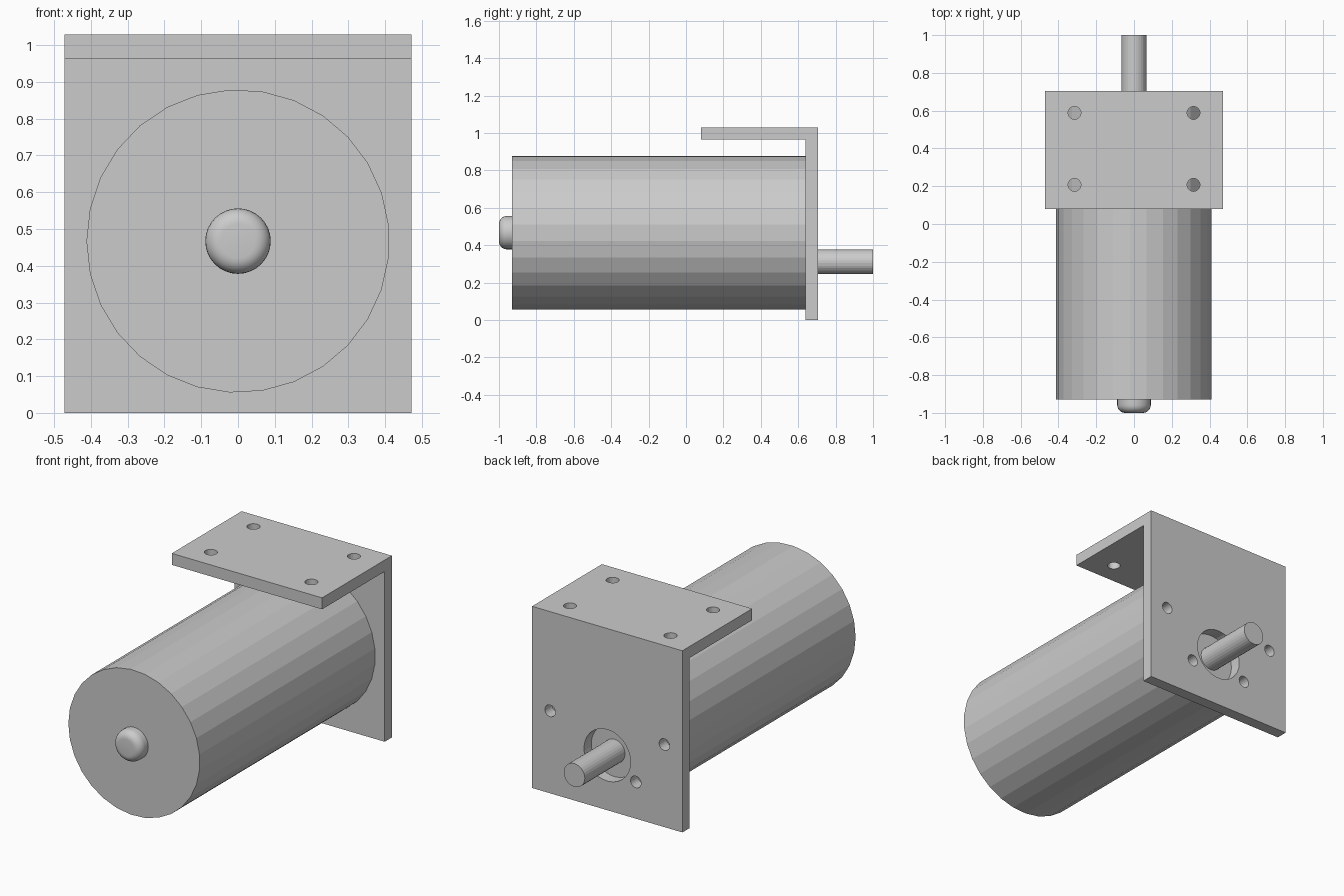
import bpy, bmesh, math
from mathutils import Matrix, Vector

if "Cube" in bpy.data.objects:
    bpy.data.objects.remove(bpy.data.objects["Cube"])

grey = bpy.data.materials.new("plain grey metal")
grey.diffuse_color = (0.6, 0.6, 0.6, 1)
grey.use_nodes = True
grey.node_tree.nodes["Principled BSDF"].inputs["Base Color"].default_value = grey.diffuse_color


def add_object(name, bm):
    bmesh.ops.recalc_face_normals(bm, faces=bm.faces)
    mesh = bpy.data.meshes.new(name)
    bm.to_mesh(mesh)
    bm.free()
    mesh.materials.append(grey)
    obj = bpy.data.objects.new(name, mesh)
    bpy.context.collection.objects.link(obj)
    return obj


def lathe(bm, profile, centre, sides=29, upright=False):
    """Solid of revolution: profile of (distance along axis, radius), axis y or z."""
    rings = []
    for d, r in profile:
        ring = []
        for i in range(sides):
            a = math.pi + math.tau * i / sides
            u, v = r * math.cos(a), r * math.sin(a)
            offset = Vector((u, v, d)) if upright else Vector((u, d, v))
            ring.append(bm.verts.new(Vector(centre) + offset))
        rings.append(ring)
    for lo, hi in zip(rings, rings[1:]):
        for i in range(sides):
            j = (i + 1) % sides
            bm.faces.new((lo[i], lo[j], hi[j], hi[i]))
    bm.faces.new(rings[0])
    bm.faces.new(rings[-1])


FRONT, PLATE, BACK = -0.93, 0.64, 0.705   # y of body front, body end, bracket back
AXIS, SHAFT_Z = 0.467, 0.311              # heights of body and offset shaft

# Faceted motor body
bm = bmesh.new()
lathe(bm, [(FRONT, 0.412), (PLATE, 0.412)], (0, 0, AXIS))
add_object("motor_body", bm)

# Output shaft
bm = bmesh.new()
lathe(bm, [(PLATE, 0.066), (1.0, 0.066)], (0, 0, SHAFT_Z))
add_object("output_shaft", bm)

# Rounded bearing cap on the front
R, FILLET = 0.089, 0.042
profile = [(FRONT, R)]
for k in range(7):
    a = math.pi / 2 * k / 6
    profile.append((-1 + FILLET - FILLET * math.sin(a), R - FILLET + FILLET * math.cos(a)))
bm = bmesh.new()
lathe(bm, profile, (0, 0, AXIS), 32)
cap = add_object("bearing_cap", bm)
bpy.context.view_layer.objects.active = cap
cap.select_set(True)
bpy.ops.object.shade_smooth_by_angle(angle=math.radians(40))
cap.select_set(False)

# L-shaped bracket, extruded across x
bm = bmesh.new()
outline = [(PLATE, 0), (BACK, 0), (BACK, 1.029), (0.08, 1.029), (0.08, 0.964), (PLATE, 0.964)]
face = bm.faces.new([bm.verts.new((-0.471, y, z)) for y, z in outline])
ext = bmesh.ops.extrude_face_region(bm, geom=[face])
bmesh.ops.translate(bm, vec=(0.942, 0, 0),
                    verts=[v for v in ext["geom"] if isinstance(v, bmesh.types.BMVert)])
bracket = add_object("mounting_bracket", bm)

# Holes: shaft clearance, four motor screws, four mounting screws
bm = bmesh.new()
span = (0.55, 0.8)
lathe(bm, [(y, 0.146) for y in span], (0, 0, SHAFT_Z))
for side in (-1, 1):
    for x, z in ((0.358, AXIS), (0.179, 0.208)):
        lathe(bm, [(y, 0.033) for y in span], (side * x, 0, z), 24)
    for y in (0.207, 0.588):
        lathe(bm, [(0.9, 0.034), (1.1, 0.034)], (side * 0.315, y, 0), 24, upright=True)
cutter = add_object("hole_cutter", bm)
cutter.hide_render = True

cut = bracket.modifiers.new("holes", 'BOOLEAN')
cut.operation = 'DIFFERENCE'
cut.solver = 'EXACT'
cut.object = cutter
bpy.context.view_layer.objects.active = bracket
bracket.select_set(True)
bpy.ops.object.modifier_apply(modifier=cut.name)
bpy.data.objects.remove(cutter)
